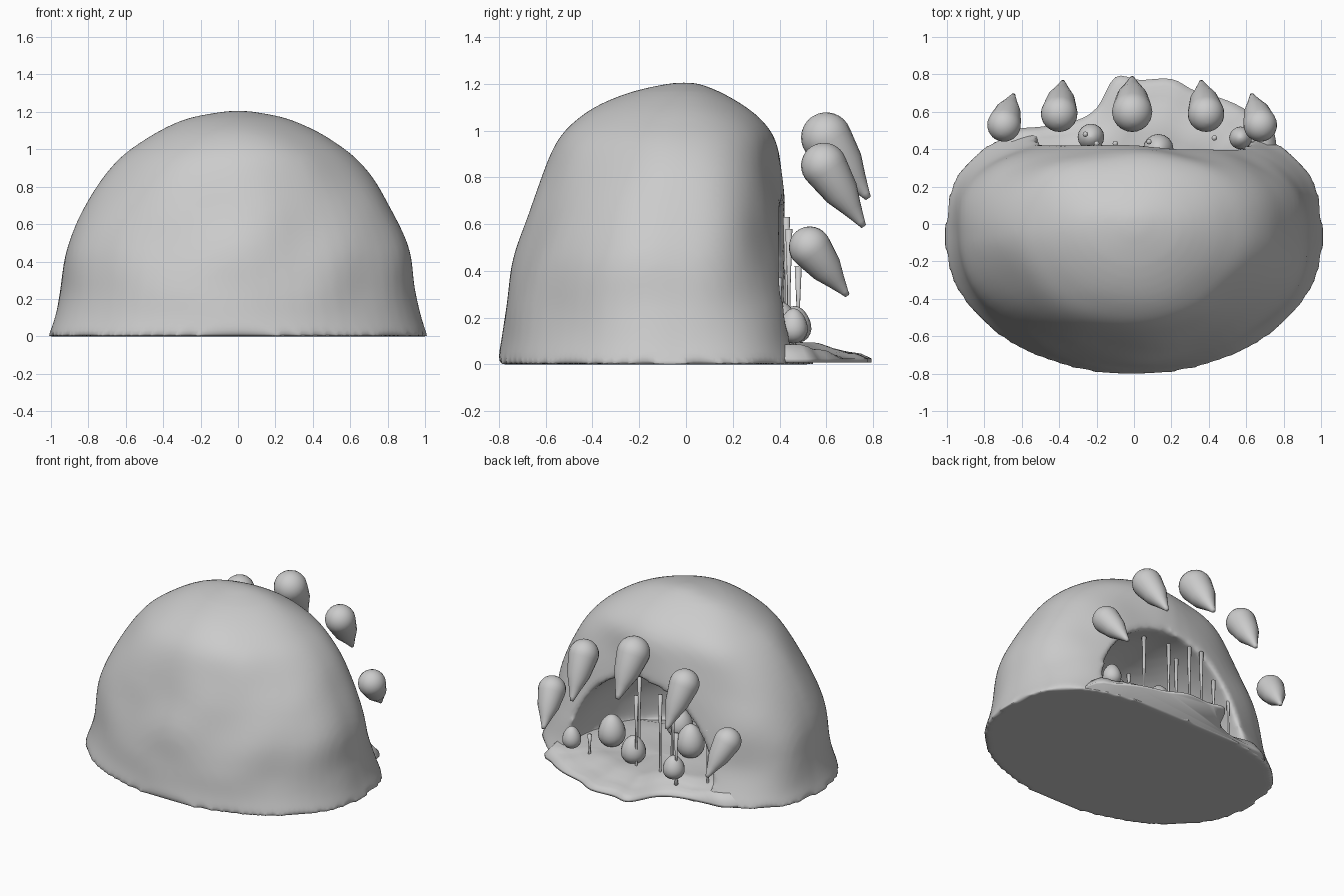
import bpy, bmesh, math
from mathutils import Vector, noise

if "Cube" in bpy.data.objects:
    bpy.data.objects.remove(bpy.data.objects["Cube"])

grey = bpy.data.materials.new("stone_grey")
grey.use_nodes = True
grey.diffuse_color = (0.6, 0.6, 0.6, 1)
grey.node_tree.nodes["Principled BSDF"].inputs["Base Color"].default_value = (0.6, 0.6, 0.6, 1)


def finish(name, bm):
    bmesh.ops.recalc_face_normals(bm, faces=bm.faces)
    mesh = bpy.data.meshes.new(name)
    bm.to_mesh(mesh)
    bm.free()
    mesh.materials.append(grey)
    for p in mesh.polygons:
        p.use_smooth = True
    obj = bpy.data.objects.new(name, mesh)
    bpy.context.collection.objects.link(obj)
    return obj


def loft(name, rings):
    """Skin a stack of equal-length point rings and cap both ends."""
    bm = bmesh.new()
    rows = [[bm.verts.new(p) for p in ring] for ring in rings]
    n = len(rows[0])
    for a, b in zip(rows, rows[1:]):
        for i in range(n):
            j = (i + 1) % n
            bm.faces.new((a[i], a[j], b[j], b[i]))
    bm.faces.new(rows[0][::-1])
    bm.faces.new(rows[-1])
    return finish(name, bm)


def lathe(name, profile, start, axis, sides=16):
    """Spin (radius, distance) pairs about an axis."""
    turn = Vector((0, 0, 1)).rotation_difference(Vector(axis))
    angles = [math.tau * i / sides for i in range(sides)]
    return loft(name, [[Vector(start) + turn @ Vector((r * math.cos(a), r * math.sin(a), d))
                        for a in angles] for r, d in profile])


def power(v, e):
    return math.copysign(abs(v) ** e, v)


def smooth_rows(rows, steps):
    """Pass a smooth curve through rows of numbers."""
    out = []
    for i in range(len(rows) - 1):
        p0, p1, p2 = rows[max(i - 1, 0)], rows[i], rows[i + 1]
        p3 = rows[min(i + 2, len(rows) - 1)]
        for k in range(steps):
            t = k / steps
            out.append([b + 0.5 * t * (c - a + t * (2 * a - 5 * b + 4 * c - d
                                                    + t * (3 * (b - c) + d - a)))
                        for a, b, c, d in zip(p0, p1, p2, p3)])
    return out + [rows[-1]]


# Hill: height, half width, front reach, back reach
levels = [(0, 1.015, -0.81, 0.55), (0.1, 0.98, -0.79, 0.51), (0.25, 0.95, -0.77, 0.47),
          (0.45, 0.925, -0.735, 0.445), (0.62, 0.86, -0.68, 0.425), (0.8, 0.75, -0.61, 0.405),
          (0.95, 0.63, -0.545, 0.385), (1.04, 0.52, -0.47, 0.33), (1.11, 0.4, -0.37, 0.24),
          (1.17, 0.25, -0.22, 0.13), (1.205, 0.06, -0.06, 0.04)]
rings = []
for z, w, front, back in smooth_rows(levels, 4):
    cy = -0.1 * (1 - (z / 1.205) ** 3)
    ring = []
    for i in range(64):
        a = math.tau * i / 64
        c, s = math.cos(a), math.sin(a)
        e = 1 + 0.08 * min(1, 2 * z) if s < 0 else 0.68 + 0.3 * (z / 1.205) ** 1.5
        p = Vector((w * power(c, e), cy + (back - cy if s > 0 else cy - front) * power(s, e), z))
        p += 0.02 * noise.noise(p * 3) * min(1, 4 * z) * Vector((c, s, 0))
        ring.append(p)
    rings.append(ring)
hill = loft("hill", rings)

# Hollow cave, cut from the back, with a steep rear wall
bm = bmesh.new()
bmesh.ops.create_uvsphere(bm, u_segments=48, v_segments=32, radius=1)
for v in bm.verts:
    x, y, z = v.co
    steep = 1 - 0.35 * min(1, max(0, -2 * y))
    v.co = Vector((0.05 + 0.585 * x, 0.32 + 0.74 * y, max(0.05, 0.69 * power(z, steep))))
bmesh.ops.remove_doubles(bm, verts=bm.verts, dist=0.0001)
cutter = finish("cave_cutter", bm)
cutter.hide_render = True
cutter.hide_viewport = True
cut = hill.modifiers.new("cave", "BOOLEAN")
cut.operation = "DIFFERENCE"
cut.object = cutter
remesh = hill.modifiers.new("remesh", "REMESH")
remesh.mode = "VOXEL"
remesh.voxel_size = 0.022
remesh.use_smooth_shade = True
soft = hill.modifiers.new("soft_lip", "SMOOTH")
soft.factor = 0.5
soft.iterations = 8

# Cave floor, spilling out of the mouth
edge = [(-0.76, 0.4), (-0.65, 0.5), (-0.5, 0.52), (-0.32, 0.55), (-0.2, 0.62), (-0.1, 0.785),
        (0.03, 0.77), (0.2, 0.775), (0.33, 0.71), (0.5, 0.66), (0.64, 0.58), (0.76, 0.44),
        (0.68, -0.25), (0.05, -0.48), (-0.58, -0.25)]
outline = smooth_rows(edge + edge[:1], 4)[:-1]
rings = []
for scale, z in [(1, 0.008), (1, 0.025), (0.93, 0.045), (0.84, 0.055), (0.75, 0.068),
                 (0.64, 0.09), (0.5, 0.09), (0.35, 0.085), (0.2, 0.085), (0.02, 0.085)]:
    ring = []
    for x, y in outline:
        p = Vector((0.05 + (x - 0.05) * scale, 0.2 + (y - 0.2) * scale, z))
        if z > 0.03:
            p.z += 0.012 * noise.noise(p * 7) + 0.15 * max(0, abs(p.x - 0.05) - 0.4)
        ring.append(p)
    rings.append(ring)
loft("cave_floor", rings)


# Hanging teardrops around the mouth: bulb centre, tip, bulb radius
def teardrop(name, bulb, tip, r):
    axis = Vector(tip) - Vector(bulb)
    length = axis.length
    profile = [(r * math.sin(a), -r * math.cos(a))
               for a in [0.05 + k * 1.75 / 8 for k in range(9)]]
    profile += [(r * 0.76, length * 0.45), (r * 0.45, length * 0.7),
                (r * 0.2, length * 0.92), (r * 0.12, length)]
    lathe(name, profile, bulb, axis, 20)


teardrop("top_drop", (-0.01, 0.6, 0.97), (-0.01, 0.78, 0.71), 0.108)
teardrop("left_upper_drop", (0.385, 0.59, 0.85), (0.36, 0.76, 0.59), 0.098)
teardrop("right_upper_drop", (-0.4, 0.59, 0.85), (-0.38, 0.76, 0.59), 0.098)
teardrop("left_lower_drop", (0.675, 0.53, 0.5), (0.63, 0.69, 0.295), 0.09)
teardrop("right_lower_drop", (-0.695, 0.53, 0.5), (-0.645, 0.69, 0.295), 0.09)

# Eggs on the floor: position, base height, radius, height
eggs = [(-0.23, 0.465, 0.09, 0.07, 0.16), (0.13, 0.4, 0.08, 0.08, 0.19),
        (0.57, 0.46, 0.09, 0.06, 0.15), (0.39, 0.27, 0.08, 0.088, 0.22),
        (-0.12, 0.12, 0.08, 0.09, 0.23), (0.11, -0.09, 0.08, 0.085, 0.2)]
for n, (x, y, z, r, h) in enumerate(eggs):
    profile = []
    for k in range(13):
        t = 0.03 + (math.pi - 0.06) * k / 12
        profile.append((r * math.sin(t) * (1 + 0.2 * math.cos(t)), h * (1 - math.cos(t)) / 2))
    lathe(f"egg_{n + 1}", profile, (x, y, z), (0, 0, 1))

# Thin stems with a flared head: position and top height
stems = [(-0.45, 0.4, 0.47), (-0.1, 0.43, 0.63), (0.43, 0.46, 0.22), (0.08, 0.44, 0.58),
         (-0.26, 0.48, 0.42), (-0.2, 0.43, 0.63), (-0.4, 0.2, 0.3), (0.16, 0.29, 0.67),
         (-0.1, 0.3, 0.6)]
for n, (x, y, top) in enumerate(stems):
    h = top - 0.05
    lathe(f"stem_{n + 1}", [(0.016, 0), (0.008, 0.05), (0.007, h * 0.5), (0.015, h)],
          (x, y, 0.05), (0, 0, 1), 8)
